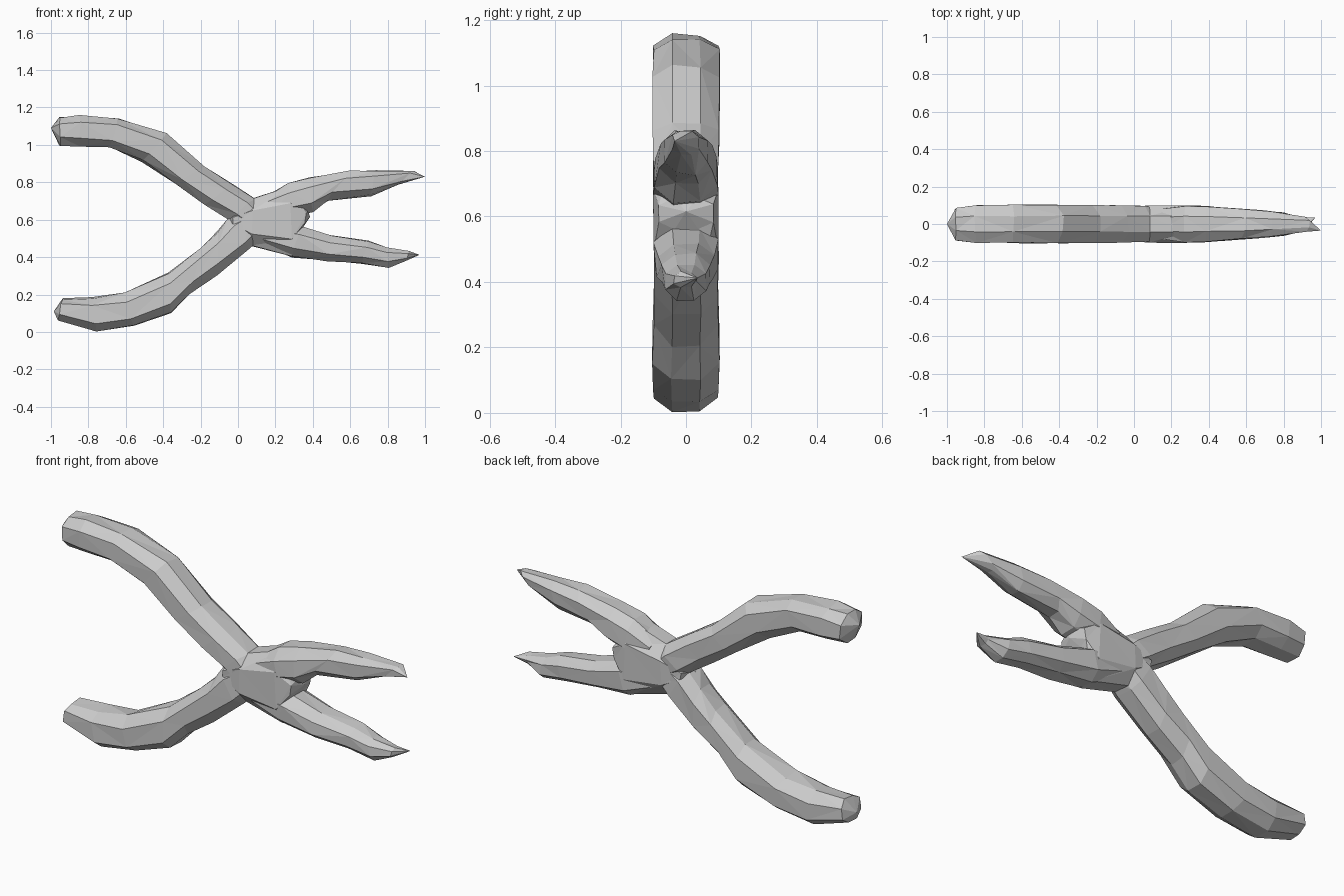
import bpy, bmesh, random
from mathutils import Vector

if "Cube" in bpy.data.objects:
    bpy.data.objects.remove(bpy.data.objects["Cube"])

random.seed(4)
SECTION = [(1, .42), (.5, .97), (-.5, .97), (-1, .42),
           (-1, -.42), (-.5, -.97), (.5, -.97), (1, -.42)]


def loft(name, stations, start, end, jitter=.006):
    """Faceted tube; station = upper x,z, lower x,z, half width in y."""
    bm = bmesh.new()
    rings = []
    for ux, uz, lx, lz, w in stations:
        up, low = Vector((ux, 0, uz)), Vector((lx, 0, lz))
        mid, half = (up + low) / 2, (up - low) / 2
        ring = []
        for u, v in SECTION:
            j = Vector([random.uniform(-jitter, jitter) for _ in range(3)])
            j.y *= .5
            ring.append(bm.verts.new(mid + half * u + Vector((0, w * v, 0)) + j))
        rings.append(ring)
    # alternating diagonals give the chiselled facets
    for r, (a, b) in enumerate(zip(rings, rings[1:])):
        for i in range(8):
            k = (i + 1) % 8
            if (i + r) % 2:
                bm.faces.new((a[i], a[k], b[k]))
                bm.faces.new((a[i], b[k], b[i]))
            else:
                bm.faces.new((a[i], a[k], b[i]))
                bm.faces.new((a[k], b[k], b[i]))
    for ring, tip in ((rings[0], start), (rings[-1], end)):
        t = bm.verts.new(tip)
        for i in range(8):
            bm.faces.new((ring[i], ring[(i + 1) % 8], t))
    bmesh.ops.recalc_face_normals(bm, faces=bm.faces)
    me = bpy.data.meshes.new(name)
    bm.to_mesh(me)
    bm.free()
    ob = bpy.data.objects.new(name, me)
    bpy.context.collection.objects.link(ob)
    return ob


# pivot block joining both levers
body = loft("pliers", [
    (-.03, .63, -.03, .56, .09),
    (.08, .715, .07, .46, .103),
    (.28, .78, .29, .405, .103),
    (.37, .66, .35, .56, .085),
], (-.06, 0, .595), (.385, 0, .615), .003)

# upper and lower handles
upper_handle = loft("upper_handle", [
    (-.95, 1.145, -.95, 1.0, .09),
    (-.85, 1.157, -.84, .995, .104),
    (-.64, 1.145, -.69, .99, .104),
    (-.38, 1.06, -.51, .915, .104),
    (-.18, .89, -.33, .79, .104),
    (-.03, .79, -.18, .685, .102),
    (.09, .715, -.05, .60, .10),
    (.15, .65, .06, .53, .09),
], (-1, 0, 1.09), (.14, 0, .58))

lower_handle = loft("lower_handle", [
    (-.94, .175, -.965, .06, .08),
    (-.78, .18, -.76, .004, .102),
    (-.60, .205, -.56, .03, .104),
    (-.37, .315, -.36, .10, .104),
    (-.20, .45, -.26, .205, .104),
    (-.11, .53, -.11, .30, .103),
    (-.05, .61, .06, .44, .10),
    (.04, .66, .13, .51, .09),
], (-.985, 0, .11), (.12, 0, .60))

# upper and lower tapering jaws
upper_jaw = loft("upper_jaw", [
    (.14, .72, .18, .60, .085),
    (.27, .79, .30, .625, .10),
    (.38, .82, .40, .645, .098),
    (.60, .86, .48, .705, .083),
    (.74, .866, .71, .73, .07),
    (.94, .865, .86, .785, .042),
], (.14, 0, .65), (1.0, -.035, .83))

lower_jaw = loft("lower_jaw", [
    (.14, .58, .14, .46, .085),
    (.33, .57, .29, .40, .10),
    (.50, .515, .48, .38, .09),
    (.70, .485, .66, .363, .076),
    (.79, .455, .80, .348, .062),
    (.91, .43, .90, .385, .036),
], (.14, 0, .52), (.97, .035, .412))

# weld the parts into one solid
parts = [upper_handle, lower_handle, upper_jaw, lower_jaw]
bpy.context.view_layer.objects.active = body
for p in parts:
    m = body.modifiers.new(p.name, 'BOOLEAN')
    m.operation = 'UNION'
    m.solver = 'EXACT'
    m.object = p
    bpy.ops.object.modifier_apply(modifier=m.name)
for p in parts:
    bpy.data.objects.remove(p)
